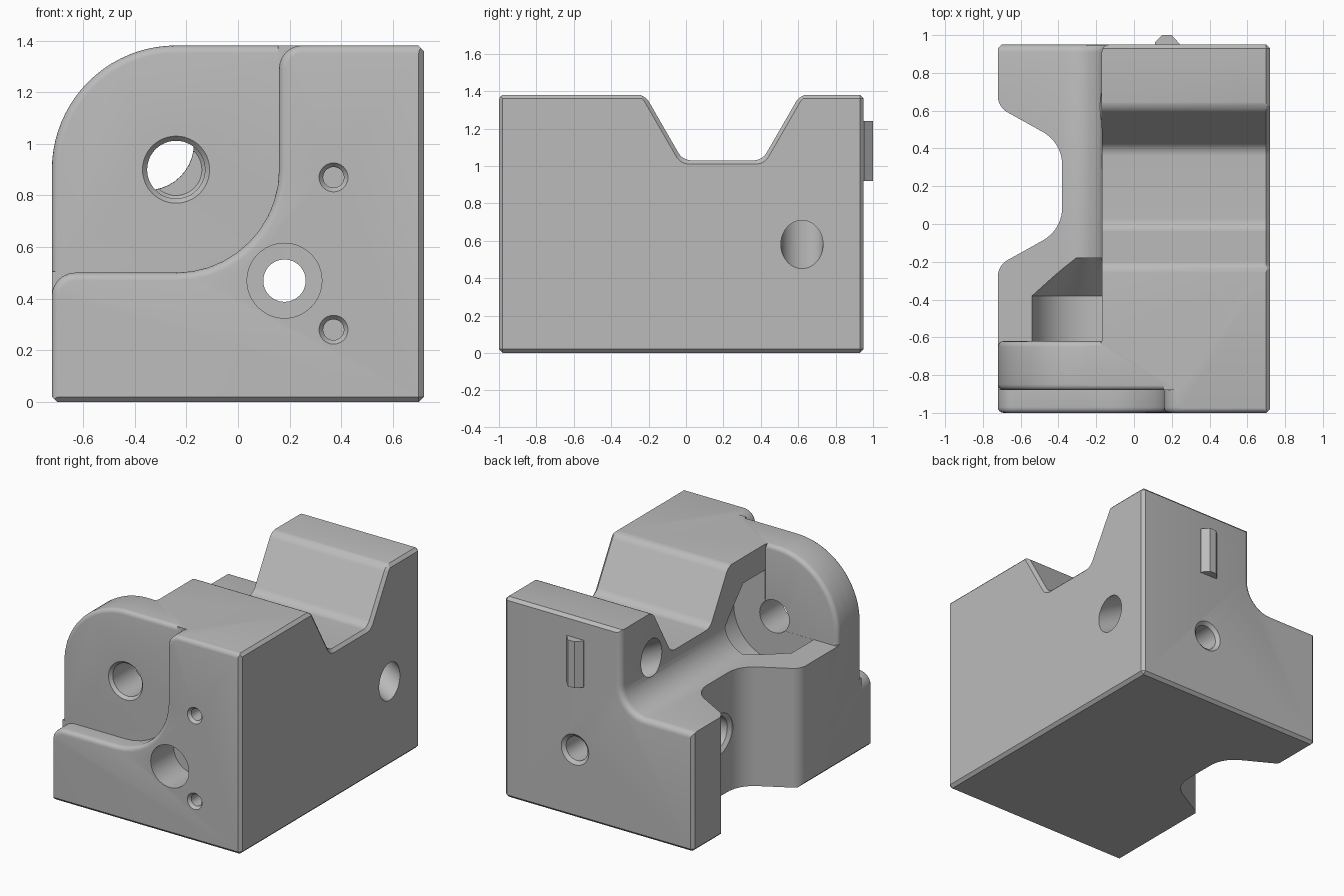
import bpy, bmesh, math
from mathutils import Vector

if "Cube" in bpy.data.objects:
    bpy.data.objects.remove(bpy.data.objects["Cube"])

STEEL = bpy.data.materials.new("machined_grey")
STEEL.diffuse_color = (0.5, 0.5, 0.5, 1)
STEEL.use_nodes = True
STEEL.node_tree.nodes["Principled BSDF"].inputs["Base Color"].default_value = STEEL.diffuse_color


def rounded(corners, seg=10):
    """Corner list (a, b[, radius]) to an outline with rounded corners."""
    out, n = [], len(corners)
    for i, c in enumerate(corners):
        p = Vector(c[:2])
        if len(c) < 3:
            out.append(p)
            continue
        u = (Vector(corners[i - 1][:2]) - p).normalized()
        v = (Vector(corners[(i + 1) % n][:2]) - p).normalized()
        half = u.angle(v) / 2
        r = c[2]
        centre = p + (u + v).normalized() * (r / math.sin(half))
        s = p + u * (r / math.tan(half)) - centre
        e = p + v * (r / math.tan(half)) - centre
        a0 = math.atan2(s.y, s.x)
        da = math.atan2(e.y, e.x) - a0
        da = (da + math.pi) % (2 * math.pi) - math.pi
        for k in range(seg + 1):
            a = a0 + da * k / seg
            out.append(centre + Vector((math.cos(a), math.sin(a))) * r)
    return out


def place(axis, t, p):
    a, b = p
    return {"x": (t, a, b), "y": (a, t, b), "z": (a, b, t)}[axis]


def loft(name, axis, rings):
    """Closed solid through (position, outline) rings along an axis."""
    bm = bmesh.new()
    vs = [[bm.verts.new(place(axis, t, p)) for p in pts] for t, pts in rings]
    n = len(vs[0])
    for r0, r1 in zip(vs, vs[1:]):
        for i in range(n):
            j = (i + 1) % n
            bm.faces.new((r0[i], r0[j], r1[j], r1[i]))
    bm.faces.new(vs[0])
    bm.faces.new(vs[-1])
    bmesh.ops.recalc_face_normals(bm, faces=bm.faces)
    return add_object(name, bm)


def add_object(name, bm):
    me = bpy.data.meshes.new(name)
    bm.to_mesh(me)
    bm.free()
    ob = bpy.data.objects.new(name, me)
    bpy.context.collection.objects.link(ob)
    me.materials.append(STEEL)
    return ob


def bore(name, axis, centre, steps, seg=48):
    """Stepped round hole from (position, radius) pairs."""
    ring = [(math.cos(2 * math.pi * k / seg), math.sin(2 * math.pi * k / seg)) for k in range(seg)]
    return loft(name, axis, [(t, [(centre[0] + r * c, centre[1] + r * s) for c, s in ring])
                             for t, r in steps])


def edge_round(face, inward, r, seg=4):
    """(position, offset) pairs that round an edge of radius r."""
    out = []
    for k in range(seg + 1):
        a = math.pi / 2 * k / seg
        out.append((face + inward * r * (1 - math.cos(a)), max(r * (1 - math.sin(a)), 0) - 0.001))
    return out


def cut(body, cutter):
    mod = body.modifiers.new("cut", "BOOLEAN")
    mod.operation, mod.solver, mod.object = "DIFFERENCE", "EXACT", cutter
    dg = bpy.context.evaluated_depsgraph_get()
    dg.update()
    me = bpy.data.meshes.new_from_object(body.evaluated_get(dg))
    body.modifiers.clear()
    body.data = me
    bpy.data.objects.remove(cutter)


# Main block with small chamfers on the right, bottom and back edges
bm = bmesh.new()
bmesh.ops.create_cube(bm, size=1)
for v in bm.verts:
    v.co = (v.co.x * 1.44, v.co.y * 1.95 - 0.025, (v.co.z + 0.5) * 1.38)
edges = [e for e in bm.edges if all(v.co.x > 0.7 for v in e.verts)
         or all(v.co.z < 0.01 for v in e.verts) or all(v.co.y > 0.9 for v in e.verts)]
bmesh.ops.bevel(bm, geom=edges, offset=0.02, segments=1, affect="EDGES")
body = add_object("jaw_body", bm)


# Front recess with an S-shaped shoulder
def recess(d):
    return rounded([(-0.72 + d, -1), (-0.72 + d, 0.5 - d, 0.09 - d), (0.16 + d, 0.5 - d, 0.4 + d),
                    (0.16 + d, 1.38 - d, 0.09 - d), (2, 1.38 - d), (2, 2), (-2, 2), (-2, -1)])


steps = [(-1.1, 0.029)] + edge_round(-1, 1, 0.03) + [(-0.88, -0.001)]
cut(body, loft("recess_cutter", "y", [(t, recess(d)) for t, d in steps]))


# Step behind the lobe, open to the back and left
def step(d):
    return rounded([(-2, 0.82 - d), (-0.17 + d, 0.82 - d, 0.18 + d), (-0.17 + d, 2), (-2, 2)])


steps = [(-0.62, 0)] + edge_round(0.95, -1, 0.04)[::-1] + [(1.1, 0.039)]
cut(body, loft("step_cutter", "y", [(t, step(d)) for t, d in steps]))


# Rounded lobe corner, with softened front and rear rims
def lobe(d, low, right):
    return rounded([(-0.72 + d, low), (-0.72 + d, 1.38 - d, 0.48 - d), (right, 1.38 - d),
                    (right, 2), (-2, 2), (-2, low)], 20)


steps = [(-0.9, 0.029)] + edge_round(-0.88, 1, 0.03) + [(-0.75, -0.001)]
cut(body, loft("lobe_front_cutter", "y", [(t, lobe(d, 0.505, 0.155)) for t, d in steps]))
steps = [(-0.6, 0.029)] + edge_round(-0.62, -1, 0.03) + [(-0.76, -0.001)]
cut(body, loft("lobe_rear_cutter", "y", [(t, lobe(d, 0.825, -0.175)) for t, d in steps]))


# Trapezoid channel across the top
def channel(d):
    w, run = 1.155 * d, (0.351 + d) / 1.732
    return rounded([(-0.6, 1.381), (-0.22 - w, 1.381, 0.08), (-0.22 - w + run, 1.03 - d, 0.08),
                    (0.61 + w - run, 1.03 - d, 0.08), (0.61 + w, 1.381, 0.08),
                    (0.85, 1.381), (0.85, 2), (-0.6, 2)])


steps = [(-1, 0), (0.70, 0), (0.72, 0.02), (0.8, 0.02)]
cut(body, loft("channel_cutter", "x", [(t, channel(d)) for t, d in steps]))

# Trapezoid notch down the left side
side = rounded([(-0.721, -0.45), (-0.721, -0.22, 0.1), (-0.38, -0.03, 0.2), (-0.38, 0.43, 0.2),
                (-0.721, 0.62, 0.1), (-0.721, 0.85), (-2, 0.85), (-2, -0.45)])
cut(body, loft("side_notch_cutter", "z", [(-1, side), (2, side)]))

# Holes: lobe pocket and bore, counterbored through hole, pin holes, side hole
cut(body, bore("pocket", "y", (-0.24, 0.9), [(-0.619, 0.31), (-0.38, 0.31), (-0.18, 0.1)]))
cut(body, bore("lobe_bore", "y", (-0.24, 0.9),
               [(-0.95, 0.13), (-0.88, 0.13), (-0.86, 0.112), (-0.5, 0.112)]))
cut(body, bore("through_bore", "y", (0.18, 0.47),
               [(-1.1, 0.145), (-0.75, 0.145), (-0.749, 0.082), (0.93, 0.082), (0.95, 0.105), (1.1, 0.105)]))
for z in (0.28, 0.87):
    cut(body, bore("pin_hole", "y", (0.37, z),
                   [(-1.1, 0.056), (-1, 0.056), (-0.98, 0.04), (-0.8, 0.04)]))
cut(body, bore("side_bore", "x", (0.18, 0.43),
               [(-1, 0.14), (-0.38, 0.14), (-0.36, 0.115), (0.08, 0.115)]))

# Slanted hole from the right face up to the step wall
slant = bore("slanted_bore", "x", (0, 0), [(-0.9, 0.113), (0.9, 0.113)])
slant.location = (0.275, 0.62, 0.825)
slant.rotation_euler = (0, math.atan2(0.49, 0.89), 0)
bpy.context.view_layer.update()
cut(body, slant)

# Locating key on the back
key_shape = [(0.11, 0.93), (0.24, 0.93), (0.24, 0.955), (0.2, 1.0), (0.15, 1.0), (0.11, 0.96)]
key = loft("locating_key", "z", [(0.92, key_shape), (1.24, key_shape)])

# Smooth curved faces, keep sharp edges
for ob in (body, key):
    ob.select_set(True)
bpy.context.view_layer.objects.active = body
bpy.ops.object.shade_smooth_by_angle(angle=math.radians(25))
